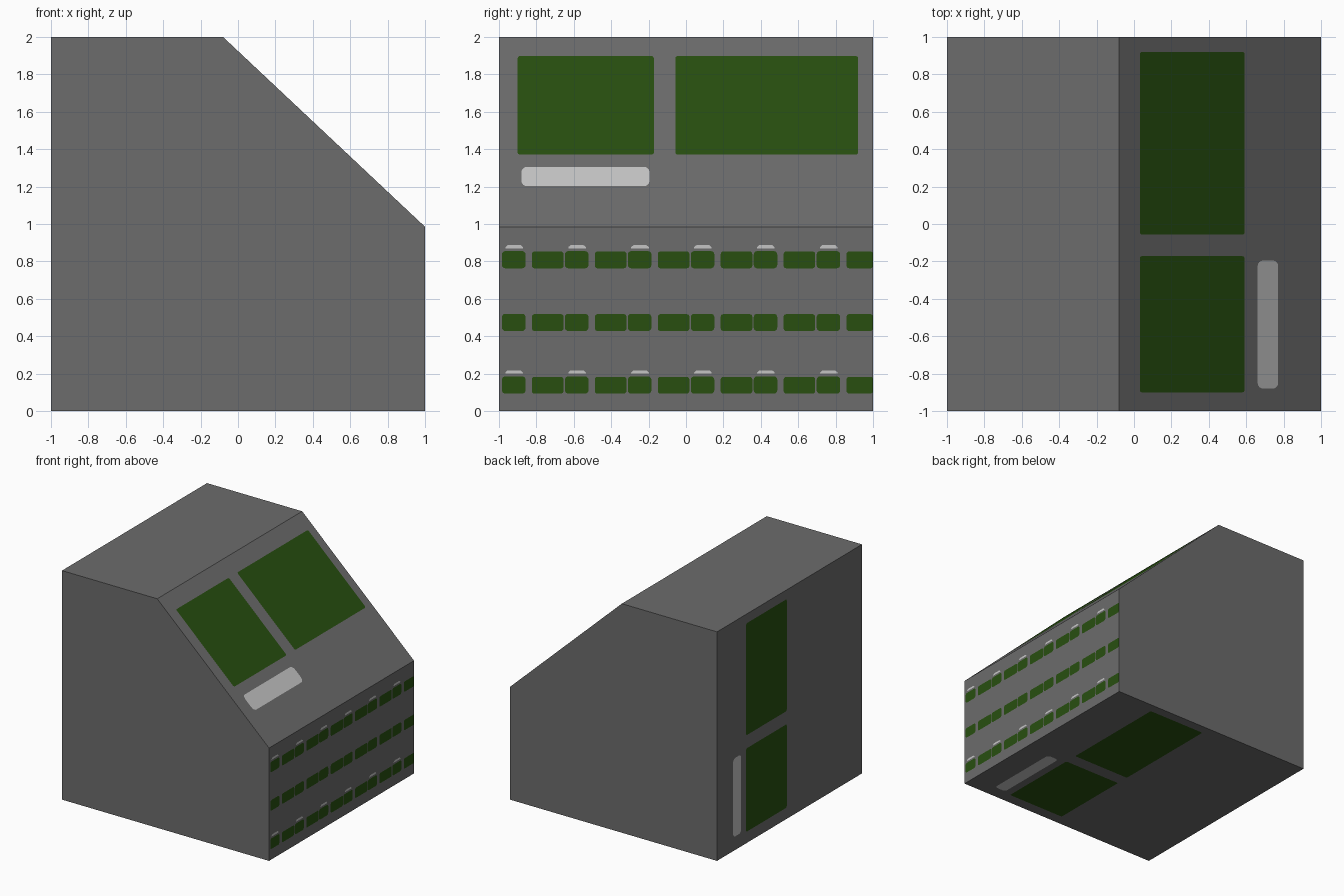
import bpy, bmesh, math
from mathutils import Vector

if "Cube" in bpy.data.objects:
    bpy.data.objects.remove(bpy.data.objects["Cube"])


def material(name, rgb):
    m = bpy.data.materials.new(name)
    m.diffuse_color = (*rgb, 1)
    m.use_nodes = True
    m.node_tree.nodes["Principled BSDF"].inputs["Base Color"].default_value = m.diffuse_color
    return m


GREY = material("concrete grey", (0.15, 0.15, 0.15))
GREEN = material("dark green", (0.021, 0.078, 0.005))
PALE = material("pale grey", (0.56, 0.56, 0.56))


def finish(bm, name, mat):
    me = bpy.data.meshes.new(name)
    bm.to_mesh(me)
    bm.free()
    me.materials.append(mat)
    ob = bpy.data.objects.new(name, me)
    bpy.context.collection.objects.link(ob)
    return ob


# Body: side profile swept from front to back
EDGE_Z, EDGE_X = 0.985, -0.08
bm = bmesh.new()
profile = [(-1, 0), (1, 0), (1, EDGE_Z), (EDGE_X, 2), (-1, 2)]
face = bm.faces.new([bm.verts.new((x, -1, z)) for x, z in profile])
new = bmesh.ops.extrude_face_region(bm, geom=[face])["geom"]
bmesh.ops.translate(bm, vec=(0, 2, 0), verts=[v for v in new if isinstance(v, bmesh.types.BMVert)])
bmesh.ops.recalc_face_normals(bm, faces=bm.faces)
finish(bm, "body", GREY)


def rounded_rect(u0, u1, v0, v1, r, steps=4):
    corners = [(u1 - r, v1 - r, 0), (u0 + r, v1 - r, 90), (u0 + r, v0 + r, 180), (u1 - r, v0 + r, 270)]
    return [(cu + r * math.cos(math.radians(a + 90 * i / steps)),
             cv + r * math.sin(math.radians(a + 90 * i / steps)))
            for cu, cv, a in corners for i in range(steps + 1)]


def plates(name, mat, outlines, place, normal):
    """Very thin inlays lying just proud of one body face."""
    n = Vector(normal).normalized()
    bm = bmesh.new()
    for pts in outlines:
        f = bm.faces.new([bm.verts.new(Vector(place(u, v)) + n * 0.0015) for u, v in pts])
        f.normal_update()
        if f.normal.dot(n) < 0:
            f.normal_flip()
    finish(bm, name, mat)


# Large panels and bar, repeated on the slope, the underside and the left side
SLOPE = (2 - EDGE_Z) / (1 - EDGE_X)
panels = [rounded_rect(0.03, 0.59, -0.90, -0.172, 0.012),
          rounded_rect(0.03, 0.59, -0.057, 0.92, 0.012)]
bar = [rounded_rect(0.66, 0.77, -0.88, -0.195, 0.03)]
sides = {
    "slope": (lambda u, v: (u, v, EDGE_Z + (1 - u) * SLOPE), (SLOPE, 0, 1)),
    "underside": (lambda u, v: (u, v, 0), (0, 0, -1)),
    "left_side": (lambda u, v: (-1, u + 0.01, v + 1), (-1, 0, 0)),
}
for side, (place, normal) in sides.items():
    plates(side + "_panels", GREEN, panels, place, normal)
    plates(side + "_bar", PALE, bar, place, normal)


# Rows of small blocks on the right side
def right(u, v):
    return (1, u, v)


blocks, caps = [], []
for row in range(3):
    z0 = 0.093 + 0.335 * row
    for i in range(6):
        y = -0.984 + 0.3365 * i
        blocks.append(rounded_rect(y, y + 0.126, z0, z0 + 0.092, 0.018))
        blocks.append(rounded_rect(y + 0.16, min(y + 0.329, 1), z0, z0 + 0.09, 0.014))
        if row != 1:
            zc = z0 + 0.107
            caps.append([(y + 0.018, zc), (y + 0.112, zc), (y + 0.112, zc + 0.006),
                         (y + 0.1, zc + 0.017), (y + 0.03, zc + 0.017), (y + 0.018, zc + 0.006)])
plates("right_side_blocks", GREEN, blocks, right, (1, 0, 0))
plates("right_side_caps", PALE, caps, right, (1, 0, 0))
